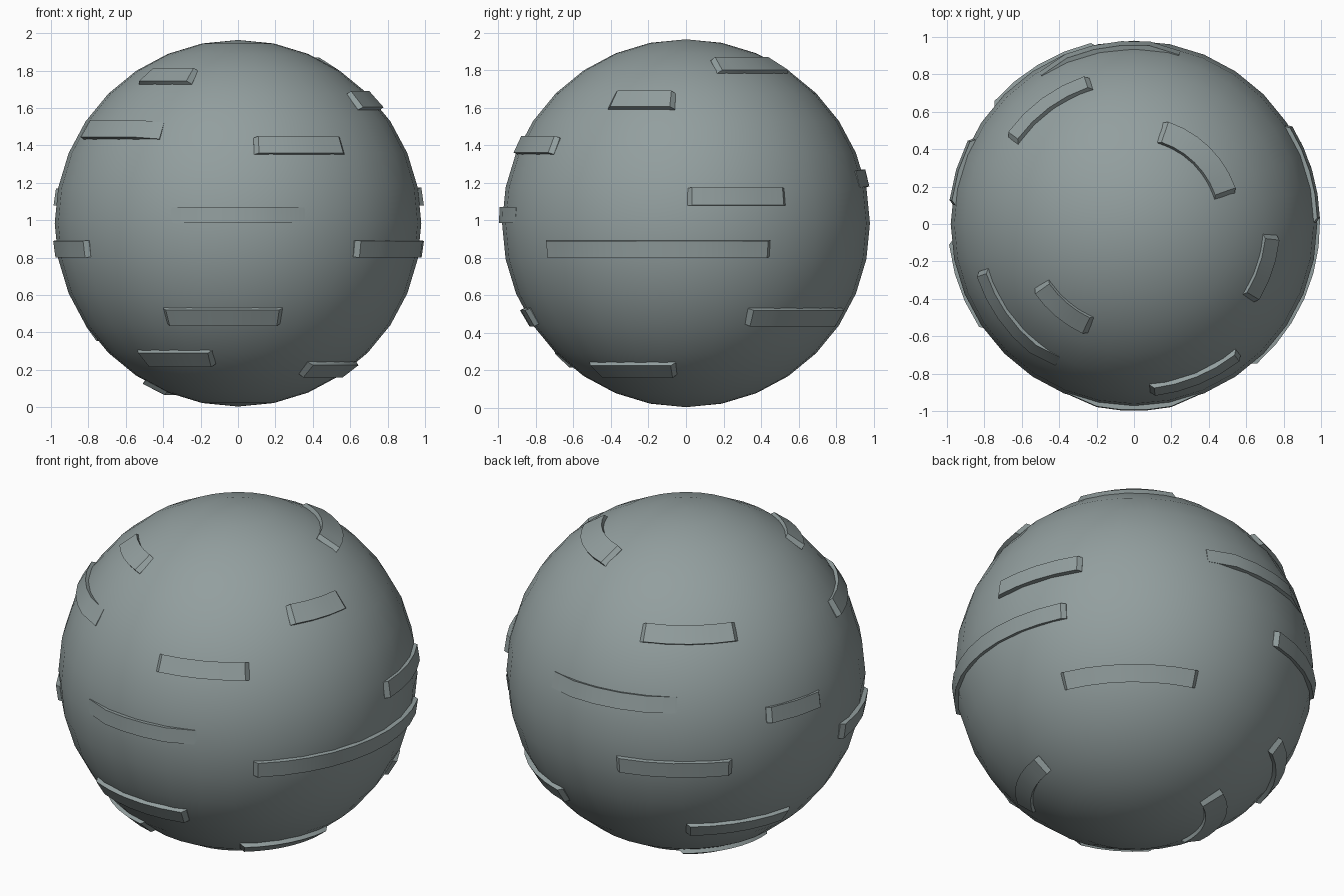
import bpy, bmesh, math

cube = bpy.data.objects.get("Cube")
if cube:
    bpy.data.objects.remove(cube, do_unlink=True)

CENTRE = 0.984      # height of the ball's centre
BALL_R = 0.98
PANEL_R = 0.999
ROOT_R = 0.94       # panels are rooted inside the ball
SOFT = 10           # degrees of ramp on a soft panel end

grey = bpy.data.materials.new("blue_grey")
grey.use_nodes = True
colour = (0.29, 0.345, 0.345, 1)
grey.diffuse_color = colour
grey.node_tree.nodes["Principled BSDF"].inputs["Base Color"].default_value = colour


def finish(obj):
    obj.data.materials.append(grey)
    bpy.ops.object.select_all(action="DESELECT")
    obj.select_set(True)
    bpy.context.view_layer.objects.active = obj
    bpy.ops.object.shade_smooth_by_angle(angle=math.radians(30))


def on_sphere(radius, azimuth, sin_lat):
    flat = radius * math.sqrt(1 - sin_lat ** 2)
    a = math.radians(azimuth)
    return (flat * math.cos(a), flat * math.sin(a), CENTRE + radius * sin_lat)


def raised_panel(name, low, high, start, end, ramp_a=None, ramp_b=None):
    """Curved bar between two heights and two azimuths, with ramped ends."""
    lats = [(z - CENTRE) / PANEL_R for z in (low, high)]
    ring = math.sqrt(1 - ((lats[0] + lats[1]) / 2) ** 2)
    short = math.degrees(0.024 / ring)
    first = start + (ramp_a or short)
    last = end - (ramp_b or short)
    steps = max(2, round((last - first) / 8))
    columns = [(start, BALL_R - 0.003)]
    columns += [(first + (last - first) * i / steps, PANEL_R) for i in range(steps + 1)]
    columns += [(end, BALL_R - 0.003)]

    bm = bmesh.new()
    rings = []
    for azimuth, radius in columns:
        corners = [(radius, lats[0]), (radius, lats[1]), (ROOT_R, lats[1]), (ROOT_R, lats[0])]
        rings.append([bm.verts.new(on_sphere(r, azimuth, s)) for r, s in corners])
    for a, b in zip(rings, rings[1:]):
        for i in range(4):
            j = (i + 1) % 4
            bm.faces.new((a[i], b[i], b[j], a[j]))
    bm.faces.new(rings[0])
    bm.faces.new(rings[-1][::-1])
    bmesh.ops.recalc_face_normals(bm, faces=bm.faces)
    mesh = bpy.data.meshes.new(name)
    bm.to_mesh(mesh)
    bm.free()
    obj = bpy.data.objects.new(name, mesh)
    bpy.context.collection.objects.link(obj)
    finish(obj)


# Ball
bpy.ops.mesh.primitive_uv_sphere_add(segments=32, ring_count=16, radius=BALL_R,
                                     location=(0, 0, CENTRE))
ball = bpy.context.object
ball.name = "ball"
finish(ball)

# Upper panels
raised_panel("crown_panel_back", 1.80, 1.87, 17, 74)
raised_panel("crown_panel_front", 1.745, 1.815, 213, 247)
raised_panel("upper_panel_side", 1.605, 1.69, -33, -4.5)
raised_panel("upper_panel_back", 1.535, 1.62, 107, 145.5)
raised_panel("upper_panel_corner", 1.445, 1.535, 197, 241, ramp_b=SOFT)
raised_panel("upper_panel_front", 1.36, 1.45, -84.5, -51)

# Middle panels
raised_panel("middle_panel_back", 1.18, 1.27, 75, 122, SOFT, SOFT)
raised_panel("middle_panel_plus_x", 1.08, 1.175, 0.5, 33)
raised_panel("middle_panel_minus_x", 1.08, 1.17, 152, 174)
raised_panel("middle_panel_front", 0.985, 1.07, -111.5, -68.5, SOFT, SOFT)
raised_panel("long_panel", 0.80, 0.89, -50, 27.5)
raised_panel("belt_panel_back", 0.80, 0.89, 102, 140)
raised_panel("belt_panel_corner", 0.80, 0.89, 185, 215)

# Lower panels
raised_panel("lower_panel_front", 0.435, 0.52, 242.5, 286)
raised_panel("lower_panel_side", 0.435, 0.52, 22.5, 74)
raised_panel("lower_panel_back", 0.355, 0.435, 125, 169)
raised_panel("base_panel_front", 0.215, 0.29, 220, 259)
raised_panel("base_panel_side", 0.16, 0.225, -54, -5)
raised_panel("base_panel_back", 0.065, 0.125, 120, 188)
